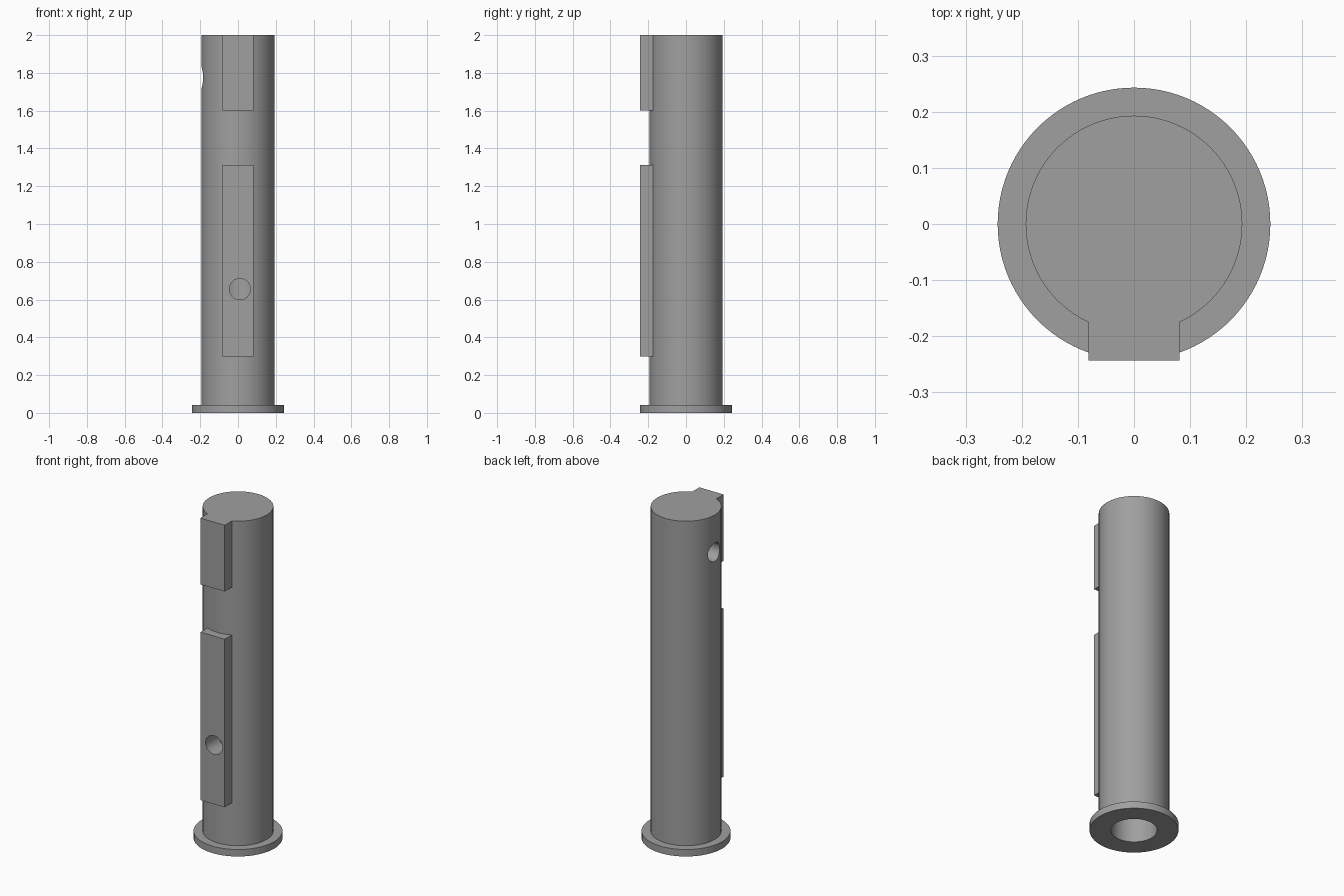
import bpy, bmesh, math
from mathutils import Matrix, Vector

if "Cube" in bpy.data.objects:
    bpy.data.objects.remove(bpy.data.objects["Cube"])

steel = bpy.data.materials.new("grey steel")
steel.diffuse_color = (0.35, 0.35, 0.35, 1)
steel.use_nodes = True
steel.node_tree.nodes["Principled BSDF"].inputs["Base Color"].default_value = steel.diffuse_color


def make_object(name, bm):
    bmesh.ops.recalc_face_normals(bm, faces=bm.faces)
    mesh = bpy.data.meshes.new(name)
    bm.to_mesh(mesh)
    bm.free()
    mesh.materials.append(steel)
    obj = bpy.data.objects.new(name, mesh)
    bpy.context.collection.objects.link(obj)
    return obj


def lathe(name, profile, segments=96):
    bm = bmesh.new()
    verts = [bm.verts.new((r, 0, z)) for r, z in profile]
    edges = [bm.edges.new(pair) for pair in zip(verts, verts[1:])]
    bmesh.ops.spin(bm, geom=verts + edges, cent=(0, 0, 0), axis=(0, 0, 1),
                   angle=math.tau, steps=segments)
    bmesh.ops.remove_doubles(bm, verts=bm.verts, dist=1e-5)
    return make_object(name, bm)


def block(name, low, high):
    low, high = Vector(low), Vector(high)
    bm = bmesh.new()
    bmesh.ops.create_cube(bm, size=1, matrix=Matrix.Translation((low + high) / 2)
                          @ Matrix.Diagonal((*(high - low), 1)))
    return make_object(name, bm)


def rod(name, start, end, radius):
    start, end = Vector(start), Vector(end)
    axis = end - start
    turn = axis.to_track_quat('Z', 'Y').to_matrix().to_4x4()
    bm = bmesh.new()
    bmesh.ops.create_cone(bm, cap_ends=True, segments=48, radius1=radius,
                          radius2=radius, depth=axis.length,
                          matrix=Matrix.Translation((start + end) / 2) @ turn)
    return make_object(name, bm)


def combine(target, tool, operation):
    bpy.context.view_layer.objects.active = target
    mod = target.modifiers.new(operation.lower(), 'BOOLEAN')
    mod.operation, mod.object, mod.solver = operation, tool, 'EXACT'
    bpy.ops.object.modifier_apply(modifier=mod.name)
    bpy.data.objects.remove(tool)


# Shaft with base flange and blind bore open at the bottom
shaft = lathe("flanged_shaft", [
    (0, 1.88), (0.126, 1.88), (0.126, 0), (0.243, 0), (0.243, 0.042),
    (0.193, 0.042), (0.193, 2.0), (0, 2.0)])

# Raised keys along the front
for name, z0, z1 in (("lower_key", 0.298, 1.312), ("upper_key", 1.6, 2.0)):
    combine(shaft, block(name, (-0.081, -0.243, z0), (0.081, -0.15, z1)), 'UNION')

# Front and left ports opening into the bore
combine(shaft, rod("front_port", (0.01, -0.4, 0.655), (0.01, 0, 0.655), 0.056), 'DIFFERENCE')
combine(shaft, rod("left_port", (-0.4, 0, 1.775), (0, 0, 1.775), 0.056), 'DIFFERENCE')

# Smooth round walls, crisp edges
bpy.ops.object.select_all(action='DESELECT')
shaft.select_set(True)
bpy.context.view_layer.objects.active = shaft
bpy.ops.object.shade_smooth_by_angle(angle=math.radians(30))
